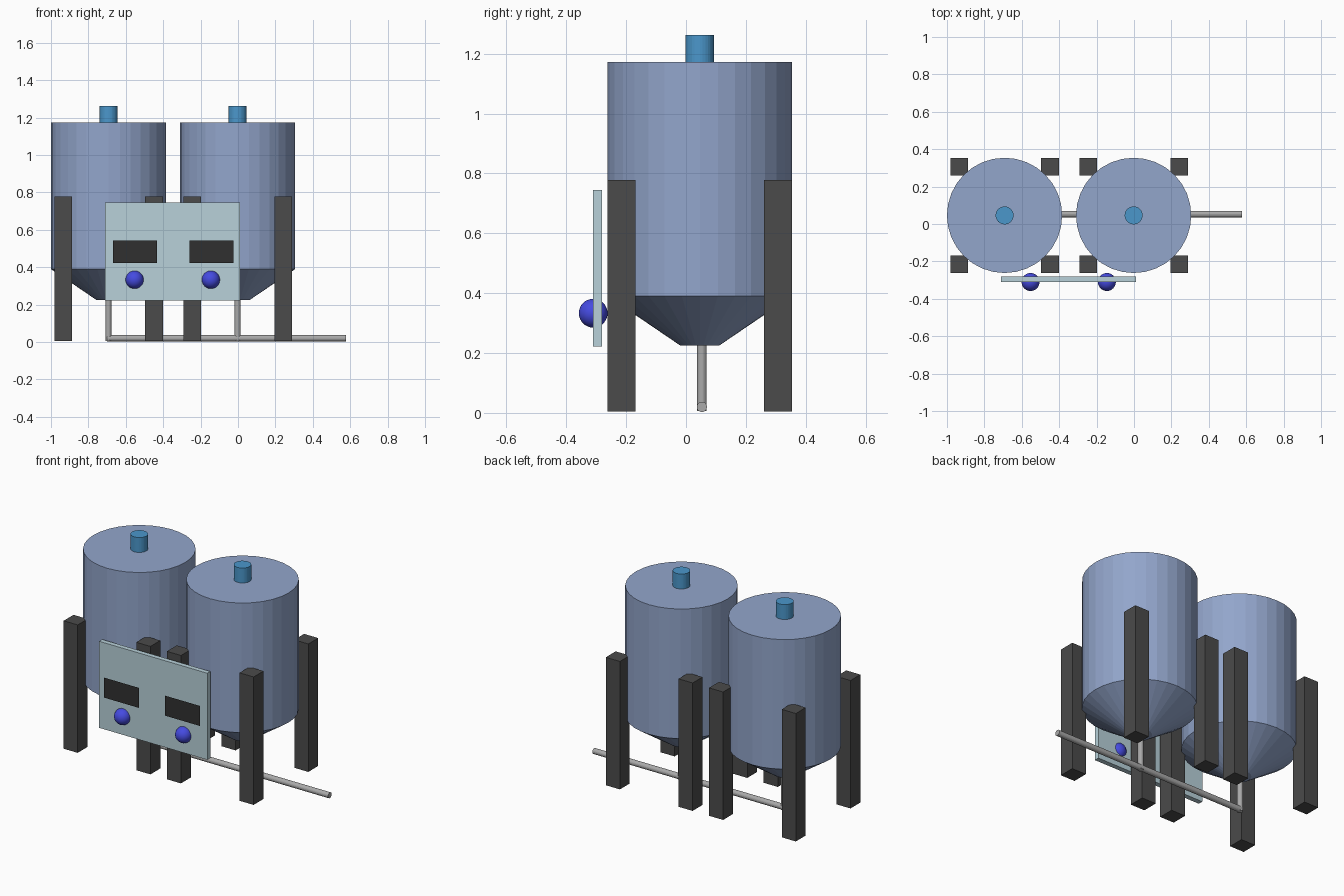
import bpy, bmesh, math
from mathutils import Matrix

if "Cube" in bpy.data.objects:
    bpy.data.objects.remove(bpy.data.objects["Cube"])


def material(name, rgb):
    m = bpy.data.materials.new(name)
    m.diffuse_color = (*rgb, 1)
    m.use_nodes = True
    m.node_tree.nodes["Principled BSDF"].inputs["Base Color"].default_value = m.diffuse_color
    return m


TANK = material("tank_blue", (0.29, 0.38, 0.60))
CAP = material("cap_blue", (0.07, 0.31, 0.60))
LEG = material("leg_dark", (0.07, 0.07, 0.07))
PANEL = material("panel_pale", (0.48, 0.64, 0.70))
SCREEN = material("screen_black", (0.03, 0.03, 0.03))
KNOB = material("knob_blue", (0.06, 0.07, 0.75))
PIPE = material("pipe_grey", (0.4, 0.4, 0.4))


def finish(name, bm, mat, smooth=False):
    bmesh.ops.recalc_face_normals(bm, faces=bm.faces)
    me = bpy.data.meshes.new(name)
    for f in bm.faces:
        f.smooth = smooth
    bm.to_mesh(me)
    bm.free()
    me.materials.append(mat)
    ob = bpy.data.objects.new(name, me)
    bpy.context.collection.objects.link(ob)
    return ob


def lathe(name, profile, loc, mat, axis="Z", sides=32):
    """Closed solid from (radius, height) rings, capped at both ends."""
    bm = bmesh.new()
    rings = [[bm.verts.new((r * math.cos(2 * math.pi * i / sides),
                            r * math.sin(2 * math.pi * i / sides), h))
              for i in range(sides)] for r, h in profile]
    for a, b in zip(rings, rings[1:]):
        for i in range(sides):
            j = (i + 1) % sides
            bm.faces.new((a[i], a[j], b[j], b[i]))
    bm.faces.new(rings[0])
    bm.faces.new(rings[-1])
    if axis == "X":
        bm.transform(Matrix.Rotation(math.pi / 2, 4, "Y"))
    bm.transform(Matrix.Translation(loc))
    return finish(name, bm, mat)


def box(name, lo, hi, mat):
    bm = bmesh.new()
    size = [h - l for l, h in zip(lo, hi)]
    mid = [(h + l) / 2 for l, h in zip(lo, hi)]
    bmesh.ops.create_cube(bm, size=1, matrix=Matrix.Translation(mid) @ Matrix.Diagonal((*size, 1)))
    return finish(name, bm, mat)


CY = 0.046
for side, cx in (("left", -0.692), ("right", -0.002)):
    # Hopper-bottomed tank with cap and outlet pipe
    lathe(f"{side}_tank", [(0.065, 0.225), (0.308, 0.39), (0.308, 1.173)], (cx, CY, 0), TANK)
    lathe(f"{side}_tank_cap", [(0.048, 1.165), (0.048, 1.263)], (cx, CY, 0), CAP)
    lathe(f"{side}_outlet_pipe", [(0.016, 0.006), (0.016, 0.235)], (cx, 0.053, 0), PIPE)
    # Four square legs
    for sx, col in ((-1, "left"), (1, "right")):
        for sy, row in ((-1, "front"), (1, "back")):
            x, y = cx + sx * 0.243, CY + sy * 0.261
            box(f"{side}_tank_{row}_{col}_leg", (x - 0.047, y - 0.047, 0.005),
                (x + 0.047, y + 0.047, 0.778), LEG)

# Shared discharge pipe
lathe("discharge_pipe", [(0.017, -0.70), (0.017, 0.577)], (0, 0.053, 0.02), PIPE, "X")

# Control panel with flat displays and round knobs
box("control_panel", (-0.711, -0.31, 0.222), (0.012, -0.281, 0.745), PANEL)
for side, sx, kx in (("left", -0.551, -0.553), ("right", -0.142, -0.145)):
    bm = bmesh.new()
    bm.faces.new([bm.verts.new((sx + dx, -0.327, z)) for dx, z in
                  ((-0.117, 0.423), (0.117, 0.423), (0.117, 0.544), (-0.117, 0.544))])
    finish(f"{side}_display", bm, SCREEN)
    bm = bmesh.new()
    bmesh.ops.create_uvsphere(bm, u_segments=32, v_segments=16, radius=0.048,
                              matrix=Matrix.Translation((kx, -0.31, 0.333)))
    finish(f"{side}_knob", bm, KNOB, True)
